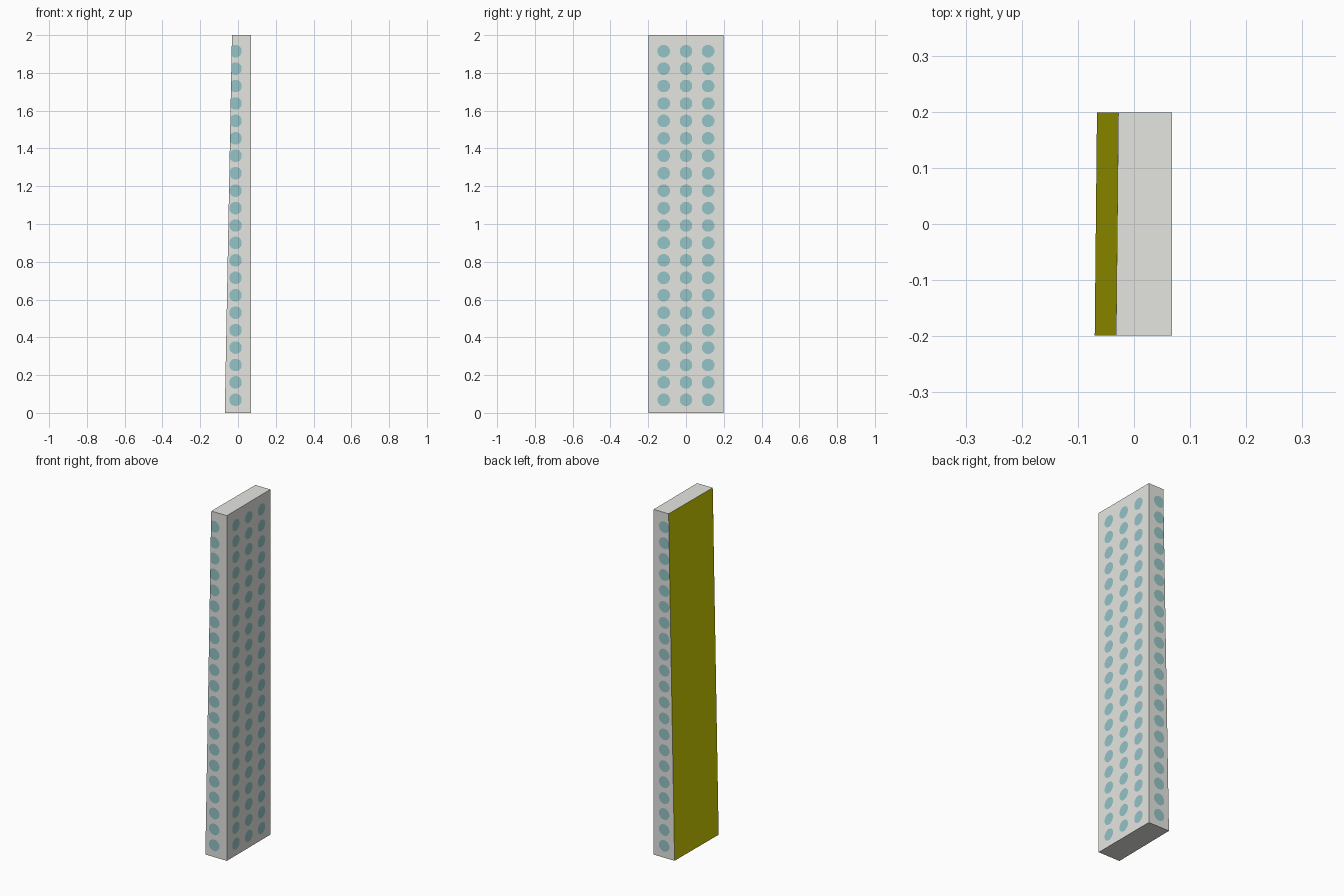
import bpy, bmesh, math
from mathutils import Vector

if "Cube" in bpy.data.objects:
    bpy.data.objects.remove(bpy.data.objects["Cube"])


def material(name, rgb):
    """Material from sRGB 0-255 values, stored as linear."""
    lin = [c / 255 / 12.92 if c < 11 else ((c / 255 + 0.055) / 1.055) ** 2.4 for c in rgb]
    m = bpy.data.materials.new(name)
    m.diffuse_color = (*lin, 1)
    m.use_nodes = True
    m.node_tree.nodes["Principled BSDF"].inputs["Base Color"].default_value = m.diffuse_color
    return m


GREY = material("pale grey", (229, 230, 225))
OLIVE = material("olive", (208, 206, 0))
TEAL = material("dusty teal", (148, 195, 198))

H, W, RIGHT = 2.0, 0.199, 0.068          # height, half width, right face x
LEFT = {-1: (-0.070, -0.032), 1: (-0.066, -0.028)}   # left edge (bottom, top) per side
R, ROWS, Z0, Z1 = 0.034, 21, 0.069, 1.915
LIFT = 0.0008


def add_object(name, bm, mats):
    me = bpy.data.meshes.new(name)
    bm.to_mesh(me)
    bm.free()
    for m in mats:
        me.materials.append(m)
    ob = bpy.data.objects.new(name, me)
    bpy.context.collection.objects.link(ob)
    return ob


# Tapered slab, its sloping left face olive
bm = bmesh.new()
verts = [bm.verts.new((x, s * W, z))
         for s in (-1, 1)
         for x, z in ((LEFT[s][0], 0), (RIGHT, 0), (RIGHT, H), (LEFT[s][1], H))]
bm.faces.new(verts[:4])
bm.faces.new(verts[:3:-1])
for i in range(4):
    j = (i + 1) % 4
    bm.faces.new((verts[i], verts[i + 4], verts[j + 4], verts[j]))
bmesh.ops.recalc_face_normals(bm, faces=bm.faces)
for f in bm.faces:
    f.normal_update()
    if f.normal.x < -0.9:
        f.material_index = 1
add_object("tapered_slab", bm, (GREY, OLIVE))


def dots(name, columns, origin, across, clip=None):
    """Rows of thin dots in the plane spanned by 'across' and z."""
    bm = bmesh.new()
    across, up = Vector(across), Vector((0, 0, 1))
    normal = across.cross(up)
    for c in columns:
        for i in range(ROWS):
            mid = Vector(origin) + across * c + up * (Z0 + (Z1 - Z0) * i / (ROWS - 1))
            mid += normal * LIFT
            ring = [2 * math.pi * (k + 0.5) / 12 for k in range(12)]
            bm.faces.new([bm.verts.new(mid + (across * math.cos(a) + up * math.sin(a)) * R)
                          for a in ring])
    if clip:                             # trim at the sloping left edge
        lo, hi = clip
        bmesh.ops.bisect_plane(bm, geom=bm.verts[:] + bm.edges[:] + bm.faces[:],
                               plane_co=(lo, 0, 0), plane_no=(-H, 0, hi - lo),
                               clear_outer=True)
    add_object(name, bm, (TEAL,))


# Dots on the front, back and right faces
dots("front_dots", (-0.013,), (0, -W, 0), (1, 0, 0), LEFT[-1])
dots("back_dots", (0.0,), (0, W, 0), (-1, 0, 0), LEFT[1])
dots("right_dots", (-0.118, 0, 0.117), (RIGHT, 0, 0), (0, 1, 0))
